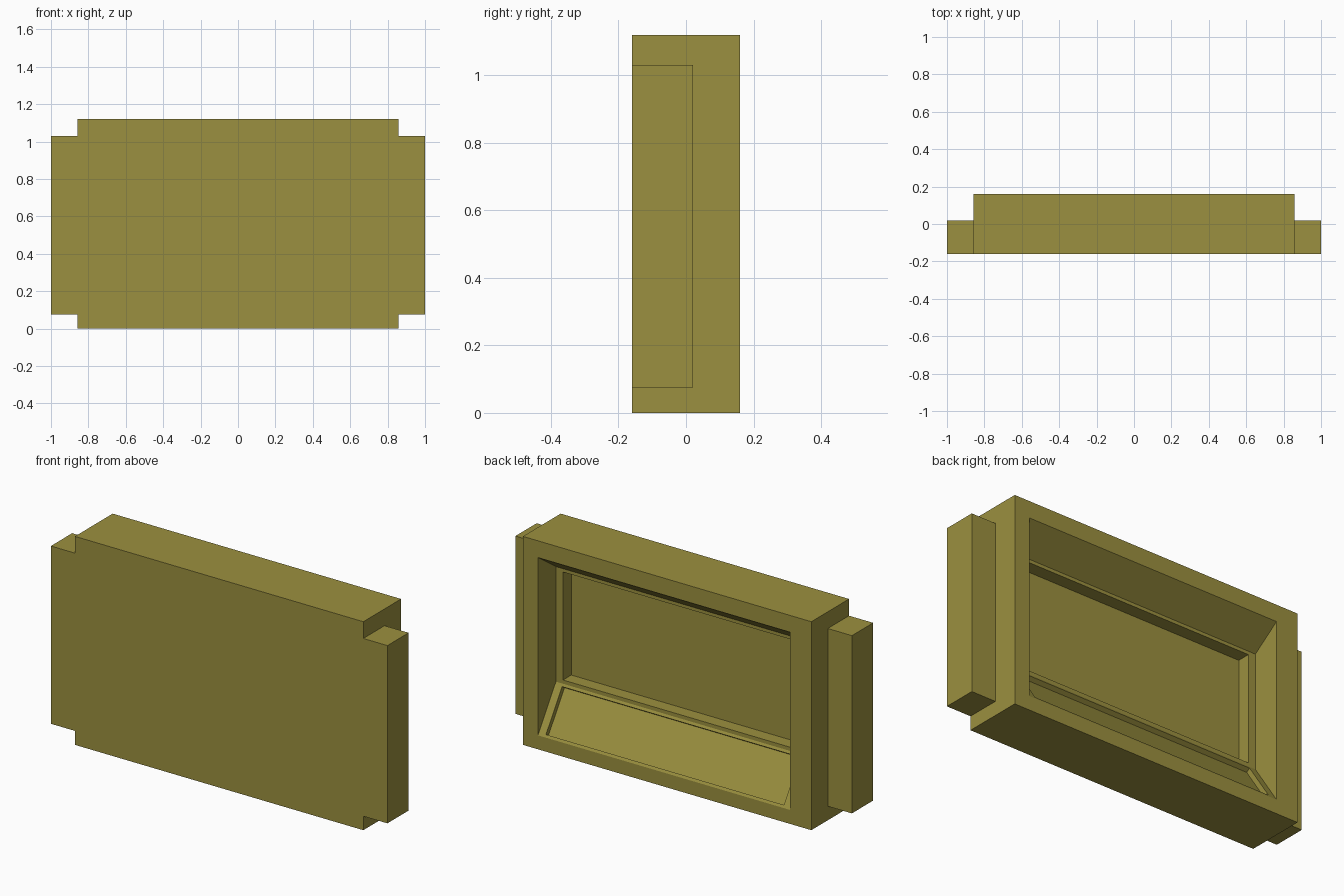
import bpy, bmesh
from mathutils import Vector

if "Cube" in bpy.data.objects:
    bpy.data.objects.remove(bpy.data.objects["Cube"])

olive = bpy.data.materials.new("olive")
olive.diffuse_color = (0.33, 0.28, 0.05, 1)
olive.use_nodes = True
olive.node_tree.nodes["Principled BSDF"].inputs["Base Color"].default_value = olive.diffuse_color


def loft_rects(bm, rects):
    """Bridge rectangles (x0, x1, z0, z1, y) in order and cap both ends.
    Returns one list of four side faces per step: bottom, right, top, left."""
    rings = [[bm.verts.new(p) for p in
              ((x0, y, z0), (x1, y, z0), (x1, y, z1), (x0, y, z1))]
             for x0, x1, z0, z1, y in rects]
    steps = [[bm.faces.new((a[i], a[(i + 1) % 4], b[(i + 1) % 4], b[i]))
              for i in range(4)] for a, b in zip(rings, rings[1:])]
    bm.faces.new(rings[0])
    bm.faces.new(rings[-1])
    bmesh.ops.recalc_face_normals(bm, faces=bm.faces)
    return steps


def make_object(name, bm):
    mesh = bpy.data.meshes.new(name)
    bm.to_mesh(mesh)
    bm.free()
    ob = bpy.data.objects.new(name, mesh)
    mesh.materials.append(olive)
    bpy.context.collection.objects.link(ob)
    return ob


# Housing: block, rear rim, sloped recess, ledge, sunken back panel
bm = bmesh.new()
steps = loft_rects(bm, [
    (-0.857, 0.857, 0.0, 1.12, -0.16),
    (-0.857, 0.857, 0.0, 1.12, 0.16),
    (-0.73, 0.768, 0.075, 1.03, 0.16),
    (-0.73, 0.768, 0.305, 0.923, 0.007),
    (-0.688, 0.726, 0.325, 0.905, 0.007),
    (-0.688, 0.726, 0.325, 0.905, -0.063),
])

# Shallow panel sunk into the sloping sill
sill = steps[2][0]
bmesh.ops.inset_individual(bm, faces=[sill], thickness=0.021)
for v in sill.verts:
    v.co.x = 0.726 if v.co.x > 0 else -0.688
shift = Vector(sill.normal) * -0.025
new = bmesh.ops.extrude_face_region(bm, geom=[sill])["geom"]
bmesh.ops.translate(bm, vec=shift,
                    verts=[g for g in new if isinstance(g, bmesh.types.BMVert)])
if sill.is_valid:
    bmesh.ops.delete(bm, geom=[sill], context='FACES_ONLY')
bmesh.ops.recalc_face_normals(bm, faces=bm.faces)
housing = make_object("housing", bm)

# Side flanges, merged into the housing
bm = bmesh.new()
for x0, x1 in ((-1.0, -0.81), (0.81, 1.0)):
    loft_rects(bm, [(x0, x1, 0.075, 1.03, -0.16), (x0, x1, 0.075, 1.03, 0.02)])
flanges = make_object("side_flanges", bm)
flanges.hide_render = True

union = housing.modifiers.new("join_flanges", 'BOOLEAN')
union.operation = 'UNION'
union.solver = 'EXACT'
union.object = flanges
bpy.context.view_layer.objects.active = housing
bpy.ops.object.modifier_apply(modifier=union.name)
bpy.data.objects.remove(flanges)

# Merge the flush front into one flat face
bm = bmesh.new()
bm.from_mesh(housing.data)
bmesh.ops.dissolve_limit(bm, angle_limit=0.01, verts=bm.verts, edges=bm.edges)
bm.to_mesh(housing.data)
bm.free()
